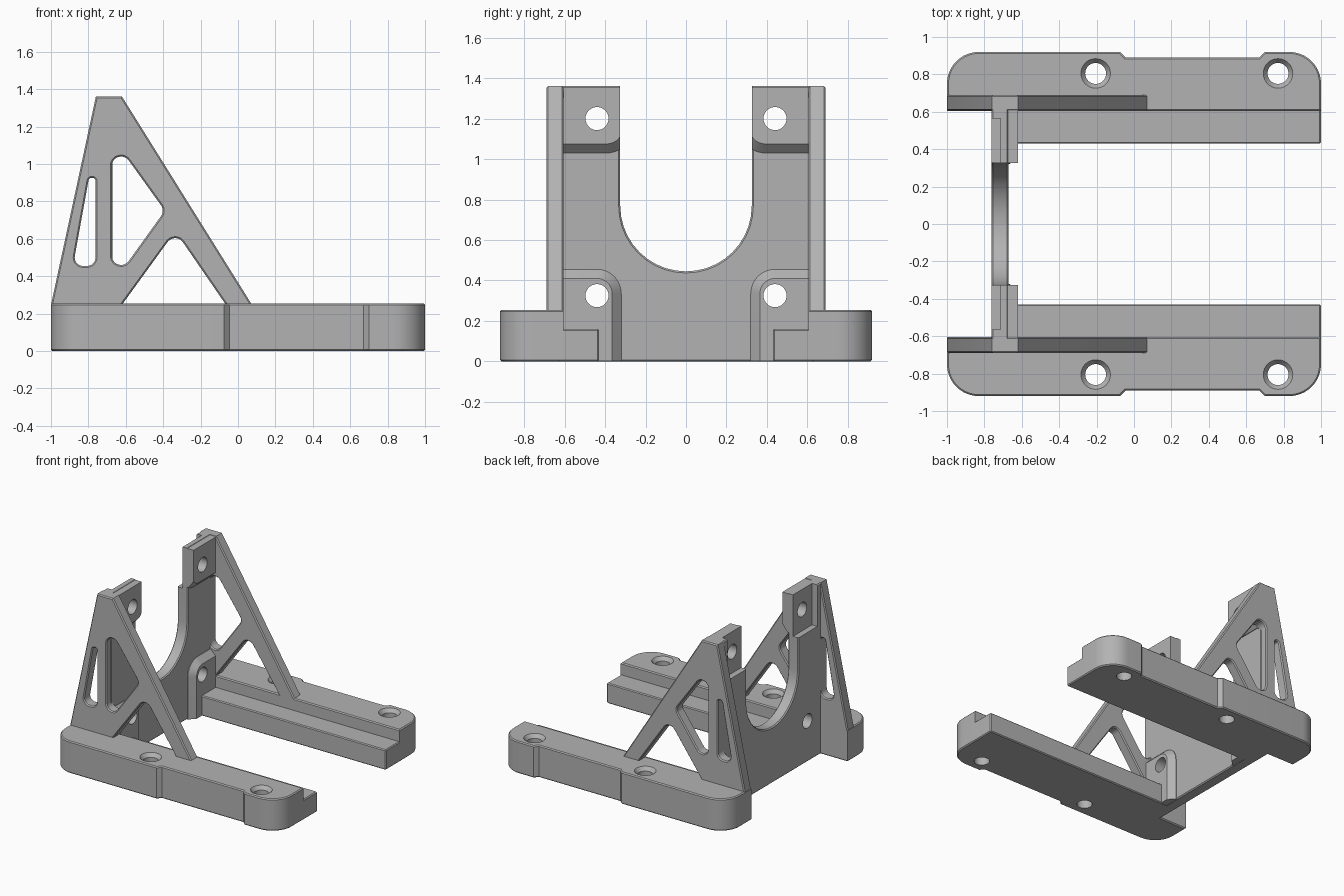
import bpy, bmesh, math
from mathutils import Matrix, Vector

cube = bpy.data.objects.get("Cube")
if cube:
    bpy.data.objects.remove(cube, do_unlink=True)

GREY = (0.45, 0.45, 0.45, 1)
mat = bpy.data.materials.new("mid grey")
mat.use_nodes = True
mat.diffuse_color = GREY
mat.node_tree.nodes["Principled BSDF"].inputs["Base Color"].default_value = GREY

FLAT = Matrix.Identity(4)
SIDE = Matrix.Rotation(math.pi / 2, 4, "X")            # profile x, z; depth along y
FACING = Matrix.Rotation(math.pi / 2, 4, "Z") @ SIDE   # profile y, z; depth along x


def link(name, data):
    obj = bpy.data.objects.new(name, data)
    bpy.context.collection.objects.link(obj)
    return obj


def bake(obj):
    """Evaluated mesh of an object, welded and with outward normals."""
    bpy.context.view_layer.update()
    deps = bpy.context.evaluated_depsgraph_get()
    mesh = bpy.data.meshes.new_from_object(obj.evaluated_get(deps))
    bm = bmesh.new()
    bm.from_mesh(mesh)
    bmesh.ops.remove_doubles(bm, verts=bm.verts, dist=0.0001)
    bmesh.ops.recalc_face_normals(bm, faces=bm.faces)
    bm.to_mesh(mesh)
    bm.free()
    return mesh


def rounded(points, steps=10):
    """Polygon whose corners (x, y, radius) become arcs; no radius keeps them sharp."""
    out = []
    for i, p in enumerate(points):
        c = Vector(p[:2])
        if len(p) < 3:
            out.append(c)
            continue
        a = (Vector(points[i - 1][:2]) - c).normalized()
        b = (Vector(points[(i + 1) % len(points)][:2]) - c).normalized()
        half = a.angle(b) / 2
        centre = c + (a + b).normalized() * (p[2] / math.sin(half))
        start = c + a * (p[2] / math.tan(half)) - centre
        end = c + b * (p[2] / math.tan(half)) - centre
        sweep = math.atan2(start.x * end.y - start.y * end.x, start.dot(end))
        for k in range(steps + 1):
            out.append(centre + Matrix.Rotation(sweep * k / steps, 2) @ start)
    return out


def prism(name, loops, lo, hi, axes, edge=0.008):
    """Chamfered slab from an outline and its holes, between two depths."""
    curve = bpy.data.curves.new(name, "CURVE")
    curve.dimensions = "2D"
    curve.fill_mode = "BOTH"
    curve.extrude = (hi - lo) / 2 - edge
    curve.bevel_depth = edge
    curve.bevel_resolution = 0
    curve.offset = -edge
    for loop in loops:
        pts = rounded(loop)
        spline = curve.splines.new("POLY")
        spline.points.add(len(pts) - 1)
        for sp, p in zip(spline.points, pts):
            sp.co = (p.x, p.y, 0, 1)
        spline.use_cyclic_u = True
    temp = link(name, curve)
    mesh = bake(temp)
    bpy.data.objects.remove(temp, do_unlink=True)
    direction = axes.to_3x3() @ Vector((0, 0, 1))
    depth = (lo + hi) / 2 * sum(direction)
    mesh.transform(Matrix.Translation(direction * depth) @ axes)
    return link(name, mesh)


def solid(name, bm):
    mesh = bpy.data.meshes.new(name)
    bm.to_mesh(mesh)
    bm.free()
    return link(name, mesh)


def box(name, lo, hi, edge=0):
    lo, hi = Vector(lo), Vector(hi)
    bm = bmesh.new()
    bmesh.ops.create_cube(bm, size=1, matrix=Matrix.Translation((lo + hi) / 2)
                          @ Matrix.Diagonal((*(hi - lo), 1)))
    if edge:
        bmesh.ops.bevel(bm, geom=bm.edges[:], offset=edge, segments=1, affect="EDGES")
    return solid(name, bm)


def cone(name, centre, r1, r2, depth, axes):
    bm = bmesh.new()
    bmesh.ops.create_cone(bm, cap_ends=True, segments=32, radius1=r1, radius2=r2,
                          depth=depth, matrix=Matrix.Translation(centre) @ axes)
    return solid(name, bm)


def combine(obj, cutter, operation="DIFFERENCE"):
    mod = obj.modifiers.new("cut", "BOOLEAN")
    mod.operation, mod.object, mod.solver = operation, cutter, "EXACT"
    mesh = bake(obj)
    obj.modifiers.clear()
    obj.data = mesh
    bpy.data.objects.remove(cutter, do_unlink=True)


def finish(obj, mirror=True):
    mesh = obj.data
    mesh.materials.clear()
    mesh.materials.append(mat)
    for poly in mesh.polygons:
        poly.use_smooth = True
    mesh.set_sharp_from_angle(angle=math.radians(30))
    if mirror:
        mod = obj.modifiers.new("mirror", "MIRROR")
        mod.use_axis = (False, True, False)
        mod.use_mirror_merge = False


# Base rails with rounded outer corners, a shallow side relief and screw holes
rail = prism("base_rail", [[(-1, .605), (1, .605), (1, .92, .17), (.7, .92), (.67, .89),
                            (-.045, .89), (-.075, .92), (-1, .92, .17)]], 0, .255, FLAT)
for x in (-.205, .77):
    combine(rail, cone("drill", (x, .805, .13), .056, .056, .5, FLAT))
    combine(rail, cone("countersink", (x, .805, .245), .055, .087, .04, FLAT))
finish(rail)

# Low inner ledge along each rail
finish(box("rail_ledge", (-.76, .43, 0), (1, .635, .16), .007))

# Triangular side braces with a slot, a window and an open triangle
outline = [(-.998, .2), (.104, .2), (.07, .255), (-.62, 1.36), (-.76, 1.36), (-.998, .255)]
slot = [(-.762, .455, .045), (-.762, .925, .015), (-.797, .925, .016), (-.882, .455, .045)]
window = [(-.675, .355, .05), (-.391, .75, .05), (-.675, 1.145, .05)]
gap = [(-.633, .23), (-.053, .23), (-.335, .64, .05)]
finish(prism("side_brace", [outline, slot, window, gap], .605, .69, SIDE))

# Upright motor plate with a U-shaped opening
plate = prism("motor_plate", [[(-.64, 0), (.64, 0), (.64, 1.36), (.325, 1.36),
                               (.325, .445, .324), (-.325, .445, .324),
                               (-.325, 1.36), (-.64, 1.36)]], -.762, -.67, FACING)
for side in (-1, 1):
    # Recess on the outer face of each arm
    y1, y2 = sorted((side * .3, side * .565))
    combine(plate, box("recess", (-.8, y1, 1.03), (-.715, y2, 1.4)))
    for z in (.325, 1.2):
        combine(plate, cone("drill", (-.7, side * .44, z), .057, .057, .4, FACING))
finish(plate, mirror=False)

# Thickened screw bosses with sloped edges, trimmed to the arms
upper = [(.27, 1.03, .12), (.7, 1.03), (.7, 1.45), (.27, 1.45)]
lower = [(.32, -.1), (.7, -.1), (.7, .455), (.32, .455, .12)]
for name, shape, hole_z, y_min, z_min, z_max in (
        ("upper_boss", upper, 1.2, .326, 1, 1.357),
        ("lower_boss", lower, .325, .3, .001, .6)):
    boss = prism(name, [shape], -.75, -.62, FACING, edge=.045)
    combine(boss, box("trim", (-.7, y_min, z_min), (-.6, .62, z_max)), "INTERSECT")
    combine(boss, cone("drill", (-.7, .44, hole_z), .057, .057, .4, FACING))
    finish(boss)
